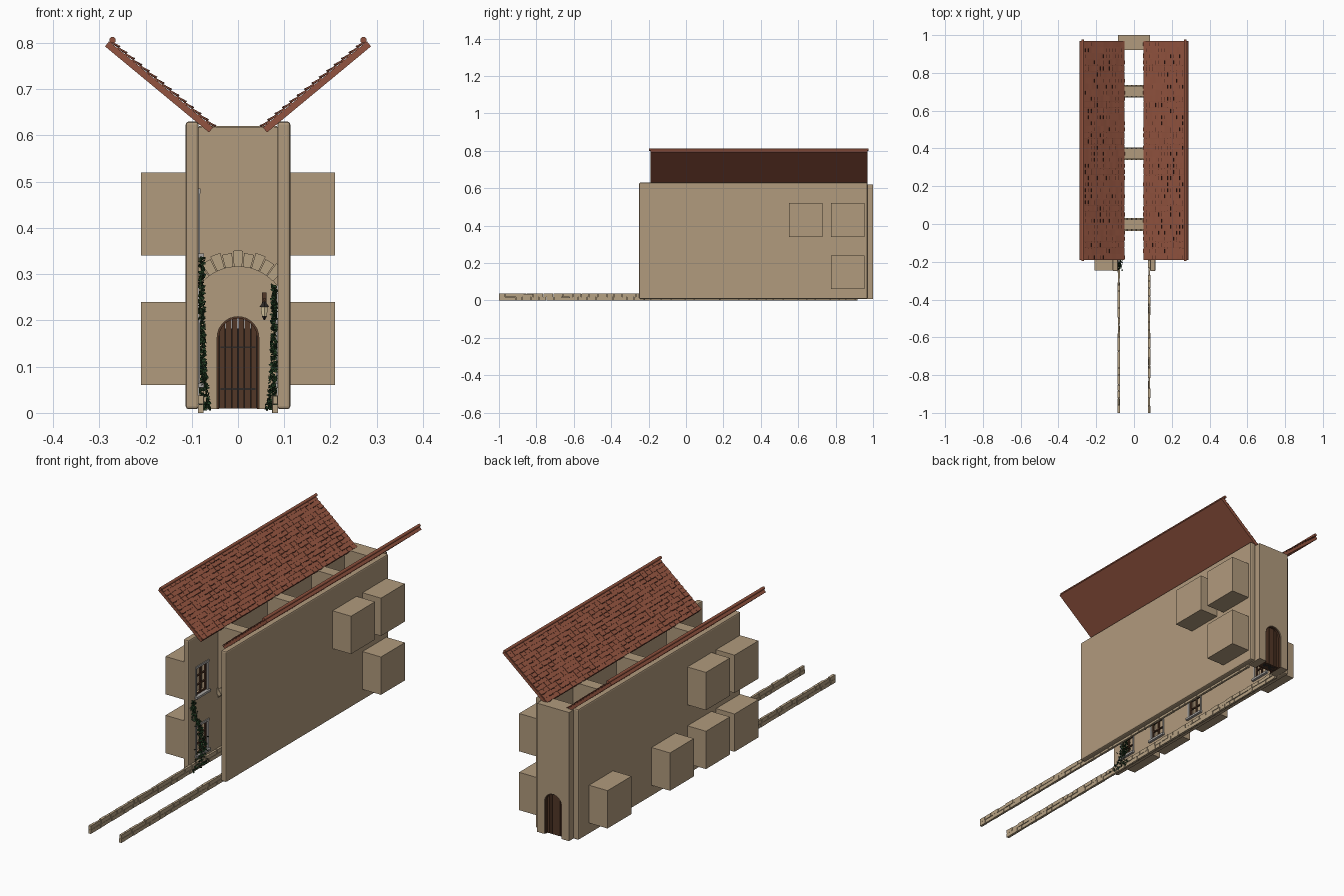
import bpy, bmesh, math, random
from mathutils import Vector

if "Cube" in bpy.data.objects:
    bpy.data.objects.remove(bpy.data.objects["Cube"])

random.seed(4)


def mat(name, r, g, b):
    m = bpy.data.materials.new(name)
    m.diffuse_color = (r, g, b, 1)
    m.use_nodes = True
    m.node_tree.nodes["Principled BSDF"].inputs["Base Color"].default_value = m.diffuse_color
    return m


PLASTER = mat("tan plaster", 0.44, 0.325, 0.205)
STONE = mat("pale stone", 0.47, 0.36, 0.23)
RUST = mat("rust tile", 0.29, 0.088, 0.05)
SHADOW = mat("dark tile gap", 0.07, 0.022, 0.014)
WOOD = mat("dark wood", 0.085, 0.038, 0.02)
IRON = mat("dark iron", 0.025, 0.02, 0.018)
GREY = mat("grey trim", 0.4, 0.38, 0.36)
LEAF = mat("ivy green", 0.014, 0.04, 0.014)
GLOW = mat("lamp glass", 0.75, 0.62, 0.38)


def prism(bm, profile, y0, y1):
    """Extrude an (x, z) outline from y0 to y1."""
    f = [bm.verts.new((x, y0, z)) for x, z in profile]
    b = [bm.verts.new((x, y1, z)) for x, z in profile]
    bm.faces.new(f)
    bm.faces.new(b[::-1])
    n = len(f)
    for i in range(n):
        bm.faces.new((f[i], b[i], b[(i + 1) % n], f[(i + 1) % n]))


def box(bm, x0, x1, y0, y1, z0, z1):
    prism(bm, [(x0, z0), (x1, z0), (x1, z1), (x0, z1)], y0, y1)


def finish(bm, name, material, bevel=0):
    bmesh.ops.recalc_face_normals(bm, faces=bm.faces)
    me = bpy.data.meshes.new(name)
    bm.to_mesh(me)
    bm.free()
    me.materials.append(material)
    ob = bpy.data.objects.new(name, me)
    bpy.context.collection.objects.link(ob)
    if bevel:
        mod = ob.modifiers.new("bevel", "BEVEL")
        mod.width, mod.segments = bevel, 2
    return ob


def arc(cx, cz, r, a0, a1, n):
    return [(cx + r * math.sin(a0 + (a1 - a0) * i / n),
             cz + r * math.cos(a0 + (a1 - a0) * i / n)) for i in range(n + 1)]


# Window bays: (side, start y, start z), each 0.18 square
LOW, HIGH = 0.06, 0.34
bays = [(-1, y, LOW) for y in (0.71, 0.24, -0.03, -0.245)]
bays += [(-1, y, HIGH) for y in (-0.03, -0.245)]
bays += [(1, 0.55, HIGH), (1, 0.775, HIGH), (1, 0.775, LOW)]

for s, side in ((-1, "left"), (1, "right")):
    def sbox(bm, xa, xb, *rest):
        box(bm, min(s * xa, s * xb), max(s * xa, s * xb), *rest)

    # Long side wall with window openings
    bm = bmesh.new()
    sbox(bm, 0.085, 0.113, -0.25, 0.97, 0.008, 0.63)
    wall = finish(bm, side + "_wall", PLASTER, 0.006)
    cut, bay, frame, trim = (bmesh.new() for _ in range(4))
    for bs, y, z in bays:
        if bs != s:
            continue
        sbox(bay, 0.1125, 0.21, y, y + 0.18, z, z + 0.18)
        c, w0, w1 = y + 0.095, z + 0.005, z + 0.135
        sbox(cut, 0.07, 0.12, c - 0.04, c + 0.04, w0, w1)
        # wooden casement bars
        for yy in (c - 0.037, c, c + 0.037):
            sbox(frame, 0.09, 0.098, yy - 0.003, yy + 0.003, w0, w1)
        for zz in (w0 + 0.003, w0 + 0.045, w0 + 0.088, w1 - 0.003):
            sbox(frame, 0.09, 0.097, c - 0.04, c + 0.04, zz - 0.003, zz + 0.003)
        # sill, lintel and jambs
        sbox(trim, 0.073, 0.09, c - 0.052, c + 0.052, w0 - 0.01, w0)
        sbox(trim, 0.081, 0.09, c - 0.05, c + 0.05, w1, w1 + 0.01)
        for d in (-1, 1):
            yy = c + d * 0.044
            sbox(trim, 0.082, 0.09, yy - 0.004, yy + 0.004, w0, w1)
    cutter = finish(cut, side + "_window_cutter", PLASTER)
    cutter.hide_render = True
    cutter.hide_viewport = True
    mod = wall.modifiers.new("openings", "BOOLEAN")
    mod.operation, mod.object, mod.solver = "DIFFERENCE", cutter, "EXACT"
    finish(bay, side + "_window_bays", PLASTER)
    finish(frame, side + "_window_frames", WOOD)
    finish(trim, side + "_window_trim", GREY)

    # Low curb of two stone courses
    bm = bmesh.new()
    for row in range(2):
        y = -1.0
        while y < 0.91:
            ln = min(random.uniform(0.03, 0.055), 0.92 - y)
            t = random.uniform(0, 0.002)
            sbox(bm, 0.074 + t, 0.087 - t, y, y + ln - 0.002,
                 row * 0.019, row * 0.019 + 0.0185 - t)
            y += ln
    finish(bm, side + "_curb", STONE)

    # Tilted roof slab with overlapping tile rows
    a = math.radians(39.6)

    def slope(u, n):
        return (s * (0.05 + u * math.cos(a) - n * math.sin(a)),
                0.622 + u * math.sin(a) + n * math.cos(a))

    def plate(bm, u0, u1, n0, n1, y0, y1, tilt=0):
        prism(bm, [slope(u0, n0 + tilt), slope(u1, n0), slope(u1, n1),
                   slope(u0, n1 + tilt)], y0, y1)

    bm = bmesh.new()
    plate(bm, 0, 0.292, -0.02, -0.006, -0.19, 0.97)
    finish(bm, side + "_roof_slab", RUST)
    tiles, gaps = bmesh.new(), bmesh.new()
    rows, cols = 14, 36
    du, dy = 0.29 / rows, 1.16 / cols
    for r in range(rows):
        for c in range(cols):
            y0 = -0.19 + c * dy
            u0 = r * du
            plate(tiles, u0, u0 + du, -0.0065, -0.003, y0, y0 + dy - 0.001,
                  random.uniform(0.002, 0.004))
            if random.random() < 0.4:
                plate(gaps, u0 - 0.003, u0 + 0.001, -0.004, 0.0015,
                      y0 + dy * 0.15, y0 + dy * 0.75)
    finish(tiles, side + "_roof_tiles", RUST)
    finish(gaps, side + "_tile_gaps", SHADOW)

    # Rounded cap along the high edge
    bm = bmesh.new()
    cx, cz = slope(0.288, 0.001)
    prism(bm, arc(cx, cz, 0.007, 0, 2 * math.pi * 11 / 12, 11), -0.197, 0.977)
    finish(bm, side + "_roof_cap", RUST)

    # Climbing ivy on the inner wall face: leaves around a wavering stem
    base, top, leaves = (-0.19, 0.34, 420) if s < 0 else (0.2, 0.28, 320)
    bm = bmesh.new()
    for i in range(leaves):
        t = random.random() ** 1.4
        z = 0.008 + t * (top - 0.012)
        spread = 0.012 + 0.03 * (1 - t) ** 3
        y = base + 0.035 * math.sin(t * 5) + random.gauss(0, spread * 0.7)
        y = max(y, -0.245)
        depth = 0.01 + 0.014 * (1 - t) ** 4
        p = Vector((s * (0.083 - random.random() * depth), y, z))
        e = Vector([random.uniform(-1, 1) for _ in range(3)]).normalized() * 0.006
        f = e.orthogonal().normalized() * 0.0045
        bm.faces.new([bm.verts.new(p + d) for d in (e, f, -e, -f)])
    finish(bm, side + "_ivy", LEAF)

# Arched bridges spanning the lane, with radiating stones
R, CZ, LIM = 0.107, 0.21, 0.92
fill, ring = bmesh.new(), bmesh.new()
for y in (-0.03, 0.345, 0.675):
    prism(fill, [(-0.086, 0.618)] + arc(0, CZ, R, -LIM, LIM, 16) + [(0.086, 0.618)],
          y, y + 0.055)
    for i in range(9):
        w = 2 * 0.8 / 9
        a0 = -0.8 + i * w
        outer = 0.141 if i % 2 == 0 else 0.136
        prism(ring, arc(0, CZ, R - 0.001, a0 + 0.008, a0 + w - 0.008, 2)
              + arc(0, CZ, outer, a0 + w - 0.008, a0 + 0.008, 2),
              y - 0.006, y + 0.061)
finish(fill, "arch_bridges", PLASTER)
finish(ring, "arch_stones", STONE)

# End wall with an arched doorway
DR, DZ = 0.045, 0.163
H = math.pi / 2
bm = bmesh.new()
prism(bm, [(-0.084, 0.008), (-DR, 0.008)] + arc(0, DZ, DR, -H, H, 16)
      + [(DR, 0.008), (0.084, 0.008), (0.084, 0.62), (-0.084, 0.62)], 0.92, 1.0)
finish(bm, "end_wall", PLASTER)

# Plank door, its frame and iron straps
bm = bmesh.new()
n = 6
for i in range(n):
    x0, x1 = (-0.041 + 0.082 * k / n for k in (i, i + 1))
    x0, x1 = x0 + 0.0008, x1 - 0.0008
    tops = [(x, DZ + math.sqrt(0.042 ** 2 - x * x)) for x in (x1, (x0 + x1) / 2, x0)]
    prism(bm, [(x0, 0.01), (x1, 0.01)] + tops, 0.935, 0.985)
finish(bm, "door_planks", WOOD)
bm = bmesh.new()
prism(bm, [(-DR, 0.008)] + arc(0, DZ, DR, -H, H, 16) + [(DR, 0.008), (0.041, 0.008)]
      + arc(0, DZ, 0.041, H, -H, 16) + [(-0.041, 0.008)], 0.925, 0.995)
finish(bm, "door_frame", WOOD)
bm = bmesh.new()
box(bm, -0.041, 0.041, 0.945, 0.975, 0.01, DZ + 0.02)
for z in (0.05, 0.14):
    box(bm, -0.038, 0.038, 0.933, 0.936, z, z + 0.004)
finish(bm, "door_backing_and_straps", IRON)

# Wall lantern beside the door
bm = bmesh.new()
box(bm, 0.052, 0.062, 0.912, 0.921, 0.232, 0.26)
box(bm, 0.055, 0.059, 0.89, 0.915, 0.243, 0.248)
finish(bm, "lantern_bracket", WOOD)
for name, m, z, depth, r1, r2 in (("lantern_roof", IRON, 0.235, 0.012, 0.012, 0.003),
                                  ("lantern_glass", GLOW, 0.219, 0.02, 0.006, 0.009),
                                  ("lantern_base", IRON, 0.205, 0.008, 0.002, 0.006)):
    bpy.ops.mesh.primitive_cone_add(vertices=6, radius1=r1, radius2=r2, depth=depth,
                                    location=(0.057, 0.895, z))
    bpy.context.object.name = name
    bpy.context.object.data.materials.append(m)
